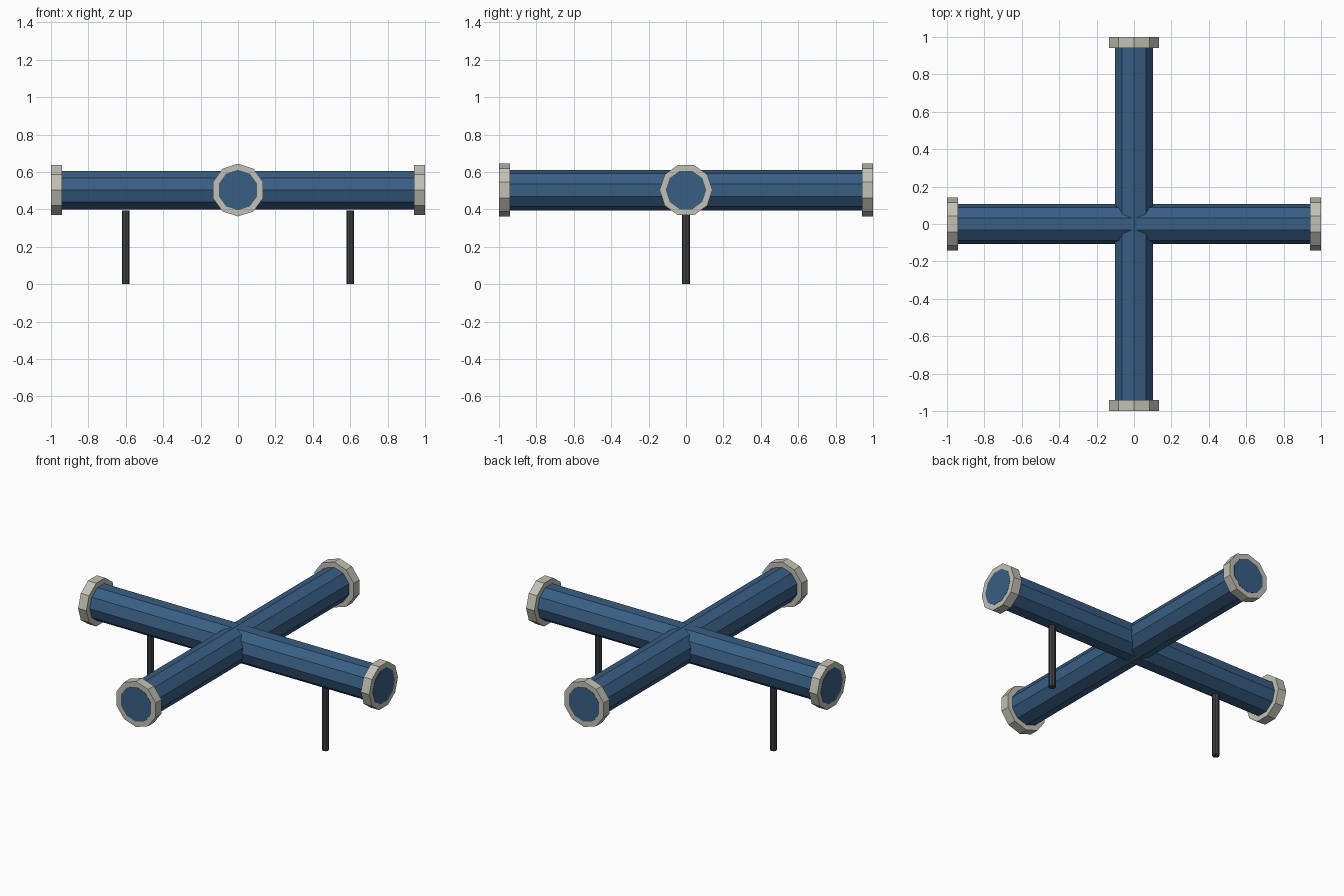
import bpy
import math

if "Cube" in bpy.data.objects:
    bpy.data.objects.remove(bpy.data.objects["Cube"])

Z = 0.503          # height of the pipe axes
PIPE_R, FLANGE_R, FLANGE_T = 0.108, 0.141, 0.057


def material(name, rgb):
    m = bpy.data.materials.new(name)
    m.diffuse_color = (*rgb, 1)
    m.use_nodes = True
    m.node_tree.nodes["Principled BSDF"].inputs["Base Color"].default_value = m.diffuse_color
    return m


BLUE = material("pipe blue", (0.04, 0.112, 0.23))
GREY = material("flange grey", (0.54, 0.53, 0.46))
DARK = material("leg charcoal", (0.05, 0.053, 0.06))

ALONG_X = (0, math.pi / 2, 0)
ALONG_Y = (math.pi / 2, 0, 0)


def cylinder(name, sides, radius, length, loc, rot, mat):
    bpy.ops.mesh.primitive_cylinder_add(vertices=sides, radius=radius, depth=length,
                                        location=loc, rotation=rot)
    ob = bpy.context.object
    ob.name = name
    ob.data.materials.append(mat)
    return ob


# crossing ten-sided pipes, their ends just proud of the flanges
cylinder("cross_pipe", 10, PIPE_R, 2.0, (0, 0, Z), ALONG_X, BLUE)
cylinder("long_pipe", 10, PIPE_R, 2.0, (0, 0, Z), ALONG_Y, BLUE)

for side, label in ((-1, "a"), (1, "b")):
    # flange collars at all four ends
    c = side * (0.9985 - FLANGE_T / 2)
    cylinder("cross_flange_" + label, 10, FLANGE_R, FLANGE_T, (c, 0, Z), ALONG_X, GREY)
    cylinder("long_flange_" + label, 10, FLANGE_R, FLANGE_T, (0, c, Z), ALONG_Y, GREY)
    # thin support legs under the cross pipe
    cylinder("leg_" + label, 8, 0.021, 0.395, (side * 0.6, 0, 0.1975), (0, 0, 0), DARK)
